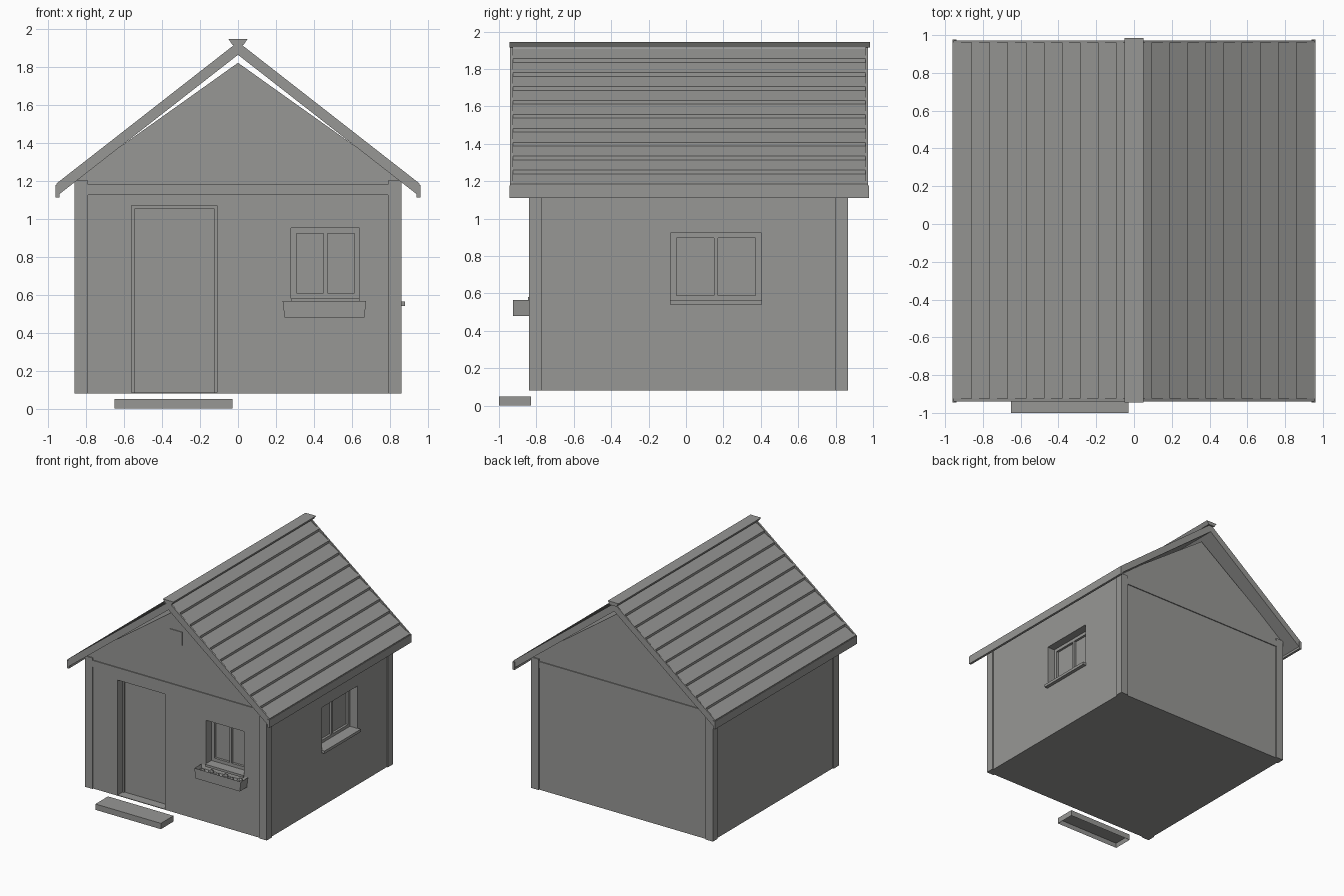
import bpy
import bmesh
from mathutils import Vector

if "Cube" in bpy.data.objects:
    bpy.data.objects.remove(bpy.data.objects["Cube"], do_unlink=True)

# Single plain grey for the whole house
GREY = (0.31, 0.31, 0.30, 1.0)
mat = bpy.data.materials.new("plain_grey")
mat.use_nodes = True
mat.diffuse_color = GREY
mat.node_tree.nodes["Principled BSDF"].inputs["Base Color"].default_value = GREY


def finish(name, bm):
    bmesh.ops.recalc_face_normals(bm, faces=bm.faces)
    mesh = bpy.data.meshes.new(name)
    bm.to_mesh(mesh)
    bm.free()
    mesh.materials.append(mat)
    obj = bpy.data.objects.new(name, mesh)
    bpy.context.collection.objects.link(obj)
    return obj


def box(name, x, y, z):
    """Box from (min, max) ranges."""
    bm = bmesh.new()
    bmesh.ops.create_cube(bm, size=1)
    for v in bm.verts:
        v.co = Vector([a + (b - a) * (c + 0.5) for (a, b), c in zip((x, y, z), v.co)])
    return finish(name, bm)


def prism(name, profile, y0, y1):
    """Extrude an (x, z) profile along y."""
    bm = bmesh.new()
    face = bm.faces.new([bm.verts.new((x, y0, z)) for x, z in profile])
    out = bmesh.ops.extrude_face_region(bm, geom=[face])
    moved = [g for g in out["geom"] if isinstance(g, bmesh.types.BMVert)]
    bmesh.ops.translate(bm, verts=moved, vec=(0, y1 - y0, 0))
    return finish(name, bm)


def cut(target, x, y, z):
    """Carve a box-shaped recess."""
    cutter = box("cutter", x, y, z)
    cutter.hide_render = True
    mod = target.modifiers.new("recess", "BOOLEAN")
    mod.operation = "DIFFERENCE"
    mod.solver = "EXACT"
    mod.object = cutter
    bpy.context.view_layer.objects.active = target
    bpy.ops.object.modifier_apply(modifier=mod.name)
    bpy.data.objects.remove(cutter, do_unlink=True)


def hollow(name, x, y, z, top, rim, depth, taper=0.0):
    """Box with one open side, the top or the underside."""
    obj = box(name, x, y, z)
    bm = bmesh.new()
    bm.from_mesh(obj.data)
    bm.faces.ensure_lookup_table()
    sign = 1 if top else -1
    face = max(bm.faces, key=lambda f: sign * f.calc_center_median().z)
    for v in bm.verts:
        if v not in face.verts:
            v.co.x += taper if v.co.x < sum(x) / 2 else -taper
    bmesh.ops.inset_region(bm, faces=[face], thickness=rim)
    bmesh.ops.translate(bm, verts=face.verts, vec=(0, 0, -sign * depth))
    bm.to_mesh(obj.data)
    bm.free()
    return obj


# Walls and gables in one solid, with recesses for the openings
FRONT, BACK, SIDE = -0.83, 0.855, 0.85
FLOOR = 0.08
walls = prism("walls", [(-SIDE, FLOOR), (SIDE, FLOOR), (SIDE, 1.215),
                        (0, 1.82), (-SIDE, 1.215)], FRONT, BACK)
DEPTH = 0.09
cut(walls, (-0.56, -0.11), (FRONT - 0.1, FRONT + DEPTH), (FLOOR + 0.005, 1.07))
cut(walls, (0.28, 0.64), (FRONT - 0.1, FRONT + DEPTH), (0.56, 0.95))
cut(walls, (SIDE - DEPTH, SIDE + 0.1), (-0.08, 0.40), (0.56, 0.925))

# Corner boards
for sx, lr in ((-1, "right"), (1, "left")):
    xs = sorted((sx * 0.79, sx * 0.86))
    box("front_corner_board_" + lr, xs, (-0.84, -0.77), (FLOOR, 1.20))
    box("back_corner_board_" + lr, xs, (0.80, 0.865), (FLOOR, 1.20))

# Bands under the gables
box("front_gable_band", (-0.79, 0.79), (FRONT - 0.008, FRONT + 0.02), (1.125, 1.18))
box("back_gable_band", (-0.79, 0.79), (BACK - 0.02, BACK + 0.008), (1.125, 1.18))

# Gable vent plate
box("gable_vent", (-0.06, 0.055), (FRONT - 0.006, FRONT + 0.002), (1.53, 1.645))

# Door and its thin frame
door_y = FRONT + DEPTH
box("door_panel", (-0.545, -0.125), (door_y - 0.012, door_y + 0.01), (FLOOR + 0.005, 1.05))
for name, x, z in (("door_jamb_right", (-0.56, -0.545), (FLOOR + 0.005, 1.07)),
                   ("door_jamb_left", (-0.125, -0.11), (FLOOR + 0.005, 1.07)),
                   ("door_head", (-0.545, -0.125), (1.05, 1.07))):
    box(name, x, (door_y - 0.025, door_y + 0.01), z)


def window(name, span, z, place):
    """Frame bars and a mullion; place maps (range along wall, z) to a box."""
    (a, b), (lo, hi), w = span, z, 0.028
    mid = (a + b) / 2
    for part, s, h in (("stile_a", (a, a + w), z), ("stile_b", (b - w, b), z),
                       ("mullion", (mid - 0.01, mid + 0.01), (lo + w, hi - w)),
                       ("bottom_rail", (a + w, b - w), (lo, lo + w)),
                       ("top_rail", (a + w, b - w), (hi - w, hi))):
        place(name + "_" + part, s, h)


window("front_window", (0.28, 0.64), (0.58, 0.95),
       lambda n, s, h: box(n, s, (door_y - 0.02, door_y + 0.01), h))
window("side_window", (-0.08, 0.40), (0.56, 0.925),
       lambda n, s, h: box(n, (SIDE - DEPTH - 0.01, SIDE - DEPTH + 0.02), s, h))

# Window sills
box("front_sill", (0.28, 0.64), (FRONT - 0.015, door_y), (0.56, 0.58))
box("side_sill", (SIDE - DEPTH, SIDE + 0.03), (-0.085, 0.405), (0.54, 0.563))

# Flower box with low planting
hollow("flower_box", (0.235, 0.675), (-0.925, FRONT), (0.48, 0.565), True, 0.012, 0.03, 0.01)
for i in range(6):
    bm = bmesh.new()
    bmesh.ops.create_icosphere(bm, subdivisions=1, radius=0.026)
    shift = 0.012 if i % 2 else -0.012
    bmesh.ops.translate(bm, verts=bm.verts, vec=(0.285 + 0.068 * i, -0.878 + shift, 0.538))
    finish("plant_%d" % (i + 1), bm)

# Doorstep, open underneath
hollow("doorstep", (-0.65, -0.03), (-1.0, -0.83), (0.0, 0.05), False, 0.015, 0.035)

# Roof: two slopes of lapped planks, barge boards and eave boards
EAVE, RIDGE, SLOPE, THICK = 0.955, 1.93, 0.78, 0.068
PLANKS = 10


def top(x):
    return RIDGE - SLOPE * x


for sx, lr in ((-1, "right"), (1, "left")):
    profile = [(0, RIDGE - THICK)]
    step = EAVE / PLANKS
    for i in range(PLANKS):
        a, b = i * step, (i + 1) * step
        profile += [(sx * a, top(a) - 0.02), (sx * b, top(b))]
    profile.append((sx * EAVE, top(EAVE) - THICK))
    prism("roof_planks_" + lr, profile, -0.925, 0.96)
    barge = [(0, RIDGE), (sx * EAVE, top(EAVE)),
             (sx * EAVE, top(EAVE) - THICK), (0, RIDGE - THICK)]
    prism("front_barge_board_" + lr, barge, -0.94, -0.925)
    prism("back_barge_board_" + lr, barge, 0.96, 0.972)
    xs = sorted((sx * 0.94, sx * 0.96))
    box("eave_board_" + lr, xs, (-0.945, 0.978), (1.11, 1.178))

# Ridge cap
prism("ridge_cap", [(-0.05, 1.945), (0.05, 1.945), (0.03, 1.915), (-0.03, 1.915)],
      -0.945, 0.985)
